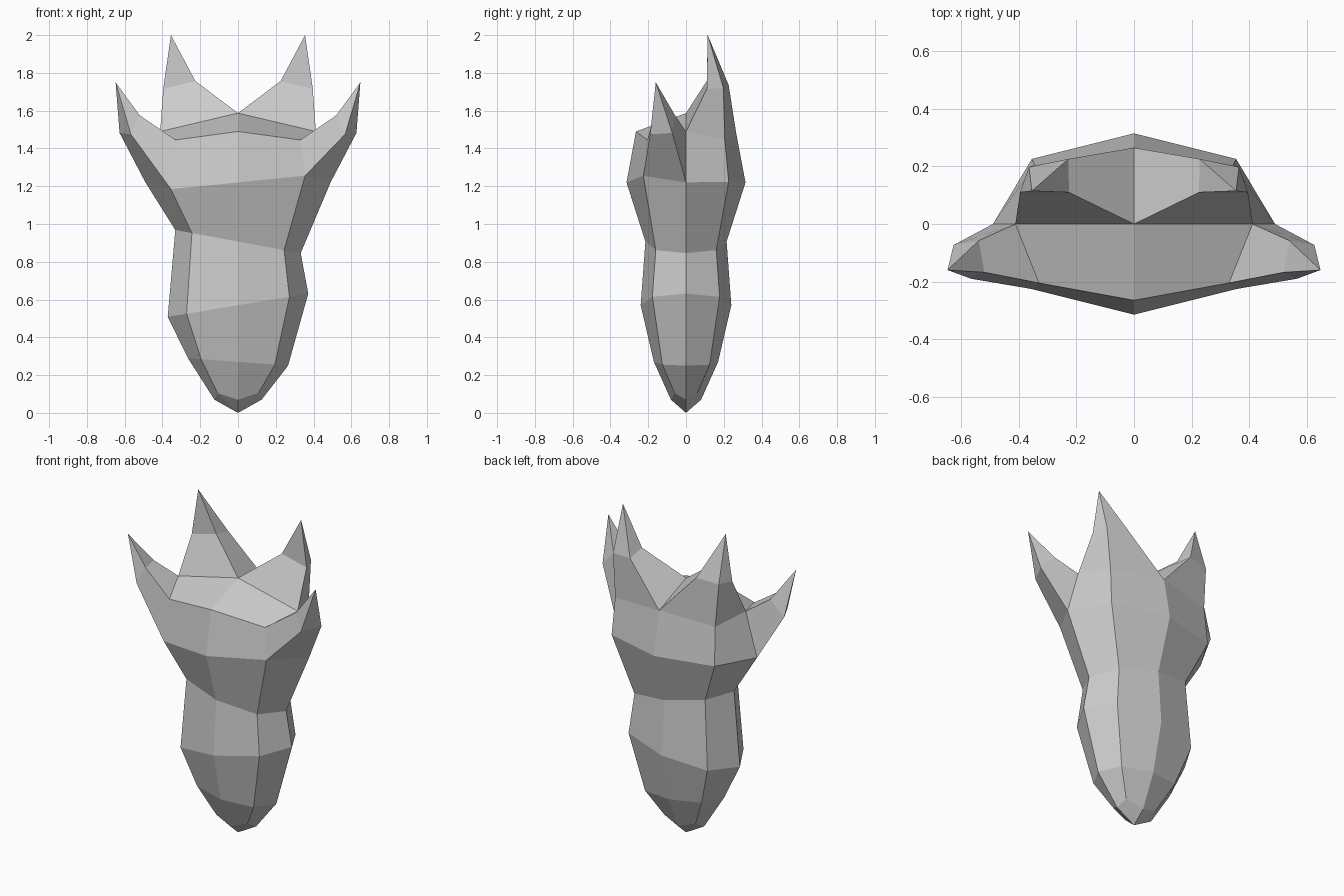
import bpy
import bmesh

cube = bpy.data.objects.get("Cube")
if cube:
    bpy.data.objects.remove(cube, do_unlink=True)

grey = bpy.data.materials.new("plain_grey")
grey.use_nodes = True
grey.diffuse_color = (0.6, 0.6, 0.6, 1)
grey.node_tree.nodes["Principled BSDF"].inputs["Base Color"].default_value = (0.6, 0.6, 0.6, 1)

bm = bmesh.new()


def vert(x, y, z):
    return bm.verts.new((x, y, z))


def ring(z, tilt, mid_y, corner_x, corner_y, corner_lift, side_x, back_tilt=None):
    """Eight-sided ring, starting at the front centre and going by the +x side."""
    back = tilt if back_tilt is None else back_tilt
    side = back if back_tilt is None else 0
    cx, cy, cz = corner_x, corner_y, z + corner_lift
    return [vert(0, -mid_y, z), vert(cx, -cy, cz + tilt * cx),
            vert(side_x, 0, z + side * side_x), vert(cx, cy, cz + back * cx),
            vert(0, mid_y, z), vert(-cx, cy, cz - back * cx),
            vert(-side_x, 0, z - side * side_x), vert(-cx, -cy, cz - tilt * cx)]


def bridge(lower, upper):
    n = len(lower)
    for i in range(n):
        j = (i + 1) % n
        bm.faces.new((lower[i], lower[j], upper[j], upper[i]))


def fan(loop, tip):
    for i in range(len(loop)):
        bm.faces.new((loop[i], loop[(i + 1) % len(loop)], tip))


def spike(base, middle, tip):
    """Four-sided horn growing from a base loop through a middle loop to a tip."""
    bridge(base, middle)
    fan(middle, tip)


# Body: stacked rings closed to a point at the bottom
rings = [
    ring(0.07, 0.0, 0.08, 0.108, 0.06, 0.035, 0.125),
    ring(0.27, -0.075, 0.17, 0.195, 0.125, 0.0, 0.265),
    ring(0.57, 0.165, 0.24, 0.272, 0.178, 0.0, 0.372),
    ring(0.907, -0.185, 0.215, 0.244, 0.16, 0.0, 0.332),
    ring(1.22, 0.10, 0.315, 0.355, 0.226, 0.0, 0.49, 0.01),
]
fan(rings[0], vert(0, 0, 0))
for low, high in zip(rings, rings[1:]):
    bridge(low, high)
top = rings[-1]

# Crown centre line
rim_front = vert(0, -0.265, 1.49)
valley = vert(0, 0, 1.587)
rim_back = vert(0, 0.265, 1.485)

# Crown halves: front lip, back wall, one side horn and one tall back horn each
for s in (1, -1):
    front_corner, side, back_corner = [top[i] for i in ((1, 2, 3) if s == 1 else (7, 6, 5))]
    lip = vert(s * 0.33, -0.205, 1.445)
    notch = vert(s * 0.412, 0, 1.49)
    wall = vert(s * 0.345, 0.205, 1.452)
    bm.faces.new((top[0], front_corner, lip, rim_front))
    bm.faces.new((rim_front, lip, notch, valley))
    bm.faces.new((side, back_corner, wall, notch))
    bm.faces.new((back_corner, top[4], rim_back, wall))
    spike((lip, notch, side, front_corner),
          (vert(s * 0.52, -0.168, 1.575), vert(s * 0.54, -0.058, 1.575),
           vert(s * 0.627, -0.073, 1.482), vert(s * 0.567, -0.19, 1.475)),
          vert(s * 0.648, -0.16, 1.75))
    spike((rim_back, wall, notch, valley),
          (vert(s * 0.228, 0.226, 1.735), vert(s * 0.365, 0.198, 1.72),
           vert(s * 0.396, 0.11, 1.715), vert(s * 0.226, 0.11, 1.757)),
          vert(s * 0.355, 0.115, 2.0))

bmesh.ops.recalc_face_normals(bm, faces=bm.faces[:])
mesh = bpy.data.meshes.new("horned_body")
bm.to_mesh(mesh)
bm.free()
mesh.materials.append(grey)
body = bpy.data.objects.new("horned_body", mesh)
bpy.context.collection.objects.link(body)
